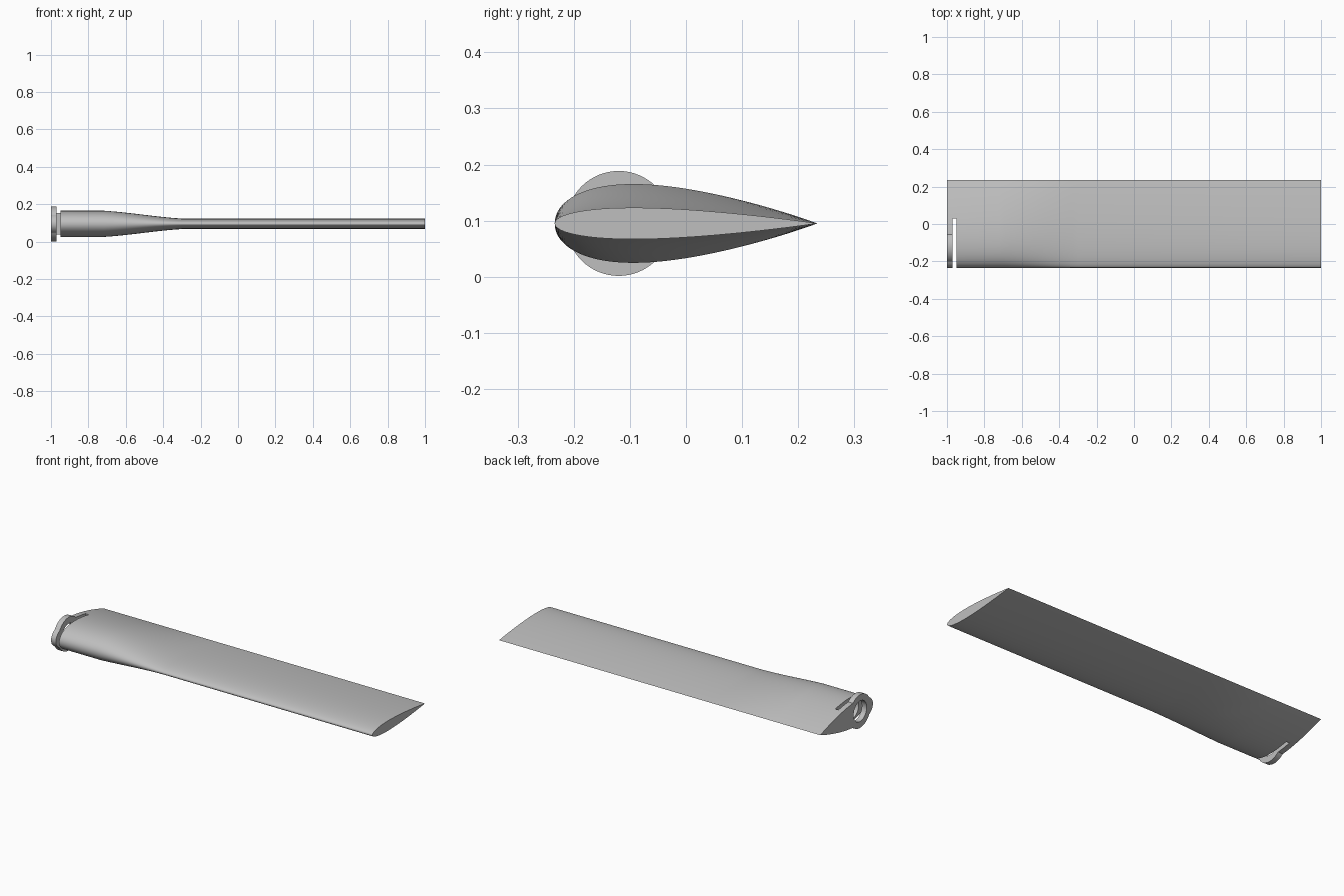
import bpy, bmesh, math
from mathutils import Matrix, Vector

cube = bpy.data.objects.get("Cube")
if cube:
    bpy.data.objects.remove(cube, do_unlink=True)

CHORD, LEAD, MID = 0.468, -0.234, 0.095
AXIS_Y = -0.12
SEGMENTS = 56

grey = bpy.data.materials.new("plain grey")
grey.use_nodes = True
colour = (0.52, 0.52, 0.52, 1)
grey.diffuse_color = colour
grey.node_tree.nodes["Principled BSDF"].inputs["Base Color"].default_value = colour


def make_object(name, bm):
    bmesh.ops.recalc_face_normals(bm, faces=bm.faces)
    mesh = bpy.data.meshes.new(name)
    bm.to_mesh(mesh)
    bm.free()
    mesh.materials.append(grey)
    obj = bpy.data.objects.new(name, mesh)
    bpy.context.collection.objects.link(obj)
    return obj


def cylinder(name, x0, x1, radius):
    bm = bmesh.new()
    place = Matrix.Translation(((x0 + x1) / 2, AXIS_Y, MID)) @ Matrix.Rotation(math.pi / 2, 4, 'Y')
    bmesh.ops.create_cone(bm, cap_ends=True, segments=64, radius1=radius, radius2=radius,
                          depth=x1 - x0, matrix=place)
    return make_object(name, bm)


def box(name, low, high):
    low, high = Vector(low), Vector(high)
    bm = bmesh.new()
    place = Matrix.Translation((low + high) / 2) @ Matrix.Diagonal((*(high - low), 1))
    bmesh.ops.create_cube(bm, size=1, matrix=place)
    return make_object(name, bm)


def half_thickness(s, ratio):
    return 5 * ratio * (0.2969 * math.sqrt(s) - 0.126 * s - 0.3516 * s**2
                        + 0.2843 * s**3 - 0.1036 * s**4)


def section(x, ratio):
    """Closed symmetric aerofoil outline, sharp at the trailing edge."""
    points = []
    for i in range(2 * SEGMENTS):
        angle = math.pi * i / SEGMENTS
        s = (1 + math.cos(angle)) / 2
        z = half_thickness(s, ratio) * CHORD if 0 < i else 0
        points.append((x, LEAD + s * CHORD, MID + (z if i < SEGMENTS else -z)))
    return points


def thickness_ratio(x):
    t = min(max((x + 0.72) / 0.42, 0), 1)
    t = 0.6 * t + 0.4 * t * t * (3 - 2 * t)
    return 0.30 + (0.12 - 0.30) * t


# Blade: thick root lofted into a thin tip
bm = bmesh.new()
stations = [-1] + [-0.72 + 0.42 * i / 16 for i in range(17)] + [1]
rings = [[bm.verts.new(p) for p in section(x, thickness_ratio(x))] for x in stations]
for a, b in zip(rings, rings[1:]):
    for i in range(len(a)):
        j = (i + 1) % len(a)
        bm.faces.new((a[i], a[j], b[j], b[i]))
bm.faces.new(rings[0])
bm.faces.new(rings[-1])
blade = make_object("blade", bm)

# Root flange, the slot behind it and the bore through it
flange = cylinder("root_flange", -1, -0.96, 0.0935)
slot = box("slot_cutter", (-0.97, -0.4, -0.2), (-0.95, 0.03, 0.4))
bore = cylinder("bore_cutter", -1.1, -0.88, 0.058)

bpy.ops.object.select_all(action='DESELECT')
blade.select_set(True)
bpy.context.view_layer.objects.active = blade
for tool, action in ((flange, 'UNION'), (slot, 'DIFFERENCE'), (bore, 'DIFFERENCE')):
    mod = blade.modifiers.new(tool.name, 'BOOLEAN')
    mod.operation, mod.solver, mod.object = action, 'EXACT', tool
    bpy.ops.object.modifier_apply(modifier=mod.name)
    bpy.data.objects.remove(tool, do_unlink=True)

# Smooth skin with a crisp trailing edge
bpy.ops.object.shade_smooth_by_angle(angle=math.radians(30))
verts = blade.data.vertices
for edge in blade.data.edges:
    if all(verts[v].co.y > LEAD + CHORD - 0.0001 for v in edge.vertices):
        edge.use_edge_sharp = True
